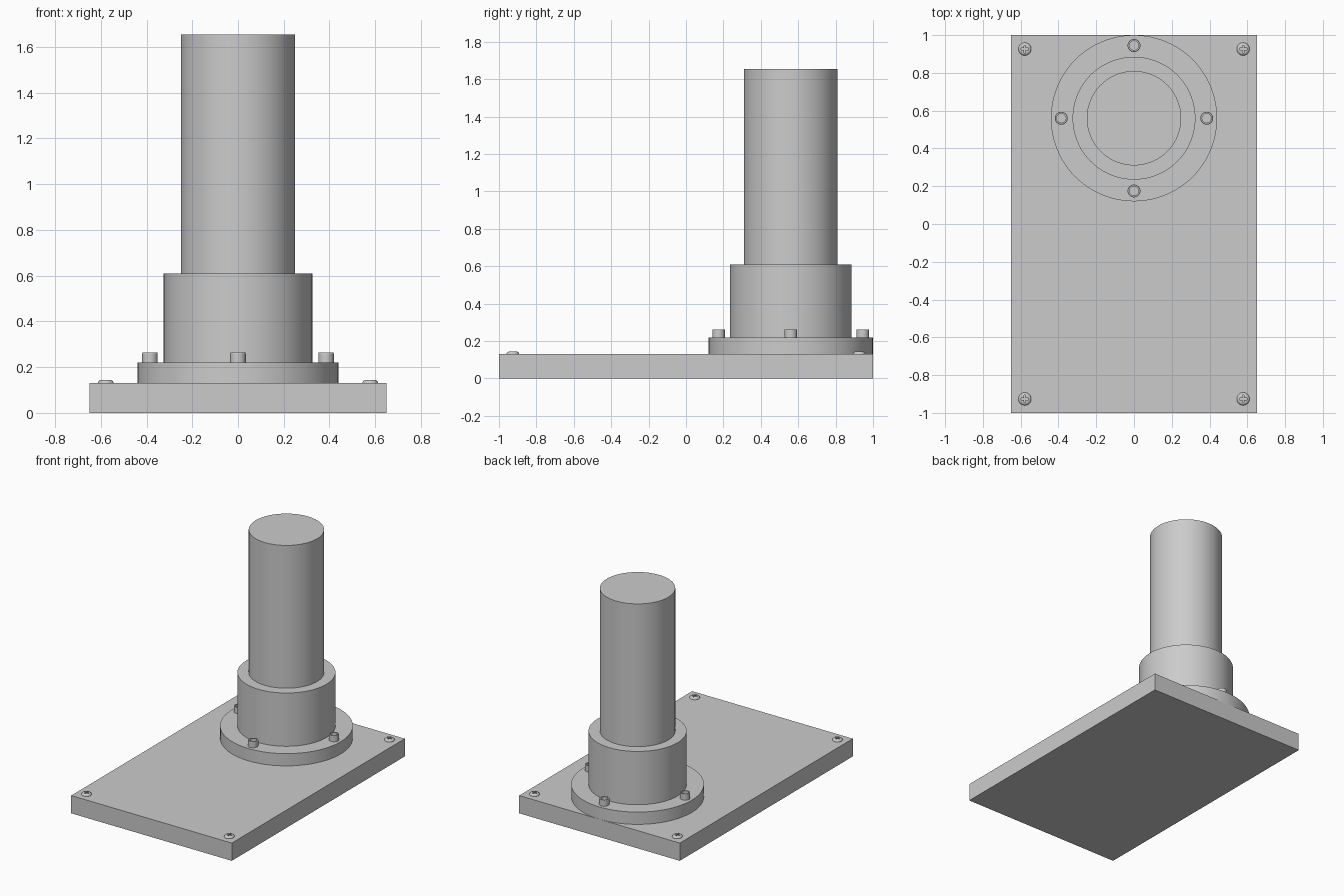
import bpy
import bmesh
import math
from mathutils import Matrix

cube = bpy.data.objects.get("Cube")
if cube:
    bpy.data.objects.remove(cube, do_unlink=True)

# Single metal colour
metal = bpy.data.materials.new("grey metal")
metal.use_nodes = True
GREY = (0.6, 0.6, 0.6, 1)
metal.diffuse_color = GREY
metal.node_tree.nodes["Principled BSDF"].inputs["Base Color"].default_value = GREY


def finish(name, bm, location, smooth=True):
    bmesh.ops.recalc_face_normals(bm, faces=bm.faces)
    mesh = bpy.data.meshes.new(name)
    bm.to_mesh(mesh)
    bm.free()
    mesh.materials.append(metal)
    obj = bpy.data.objects.new(name, mesh)
    obj.location = location
    bpy.context.collection.objects.link(obj)
    if smooth:
        bpy.ops.object.select_all(action="DESELECT")
        obj.select_set(True)
        bpy.context.view_layer.objects.active = obj
        bpy.ops.object.shade_smooth_by_angle(angle=math.radians(30))
    return obj


def add_box(bm, size, center):
    matrix = Matrix.Translation(center) @ Matrix.Diagonal((*size, 1))
    bmesh.ops.create_cube(bm, size=1, matrix=matrix)


def turned(name, profile, location, sides):
    """Stack rings of (radius, z) into a closed turned solid."""
    bm = bmesh.new()
    rings = []
    for r, z in profile:
        rings.append([bm.verts.new((r * math.cos(math.tau * i / sides),
                                    r * math.sin(math.tau * i / sides), z))
                      for i in range(sides)])
    for a, b in zip(rings, rings[1:]):
        for i in range(sides):
            j = (i + 1) % sides
            bm.faces.new((a[i], a[j], b[j], b[i]))
    bm.faces.new(rings[0])
    bm.faces.new(rings[-1])
    return finish(name, bm, location)


PLATE_TOP, FLANGE_TOP = 0.13, 0.22
POST_Y = 0.56

# Base plate
bm = bmesh.new()
add_box(bm, (1.3, 2, PLATE_TOP), (0, 0, PLATE_TOP / 2))
finish("base_plate", bm, (0, 0, 0), smooth=False)

# Flange, collar and post as one stepped turning
turned("flanged_post",
       [(0.44, PLATE_TOP), (0.44, FLANGE_TOP), (0.325, FLANGE_TOP),
        (0.325, 0.61), (0.25, 0.61), (0.25, 1.655)],
       (0, POST_Y, 0), 96)

# Socket head bolts around the flange
for i in range(4):
    angle = i * math.pi / 2
    turned(f"flange_bolt_{i + 1}",
           [(0.034, 0), (0.034, 0.04), (0.032, 0.043),
            (0.024, 0.043), (0.024, 0.018)],
           (0.385 * math.cos(angle), POST_Y + 0.385 * math.sin(angle), FLANGE_TOP), 32)

# Cross-recessed corner screws
for side, sx in (("right", -1), ("left", 1)):
    for end, sy in (("front", -1), ("back", 1)):
        location = (sx * 0.578, sy * 0.926, PLATE_TOP)
        screw = turned(f"{end}_{side}_screw",
                       [(0.034, 0), (0.0335, 0.004), (0.031, 0.009),
                        (0.027, 0.012), (0.021, 0.014)], location, 32)
        bm = bmesh.new()
        add_box(bm, (0.04, 0.009, 0.02), (0, 0, 0.015))
        add_box(bm, (0.009, 0.04, 0.021), (0, 0, 0.015))
        cutter = finish(f"{end}_{side}_screw_cutter", bm, location, smooth=False)
        cutter.hide_render = True
        cutter.hide_viewport = True
        cut = screw.modifiers.new("cross recess", "BOOLEAN")
        cut.operation = "DIFFERENCE"
        cut.solver = "EXACT"
        cut.use_self = True
        cut.object = cutter
